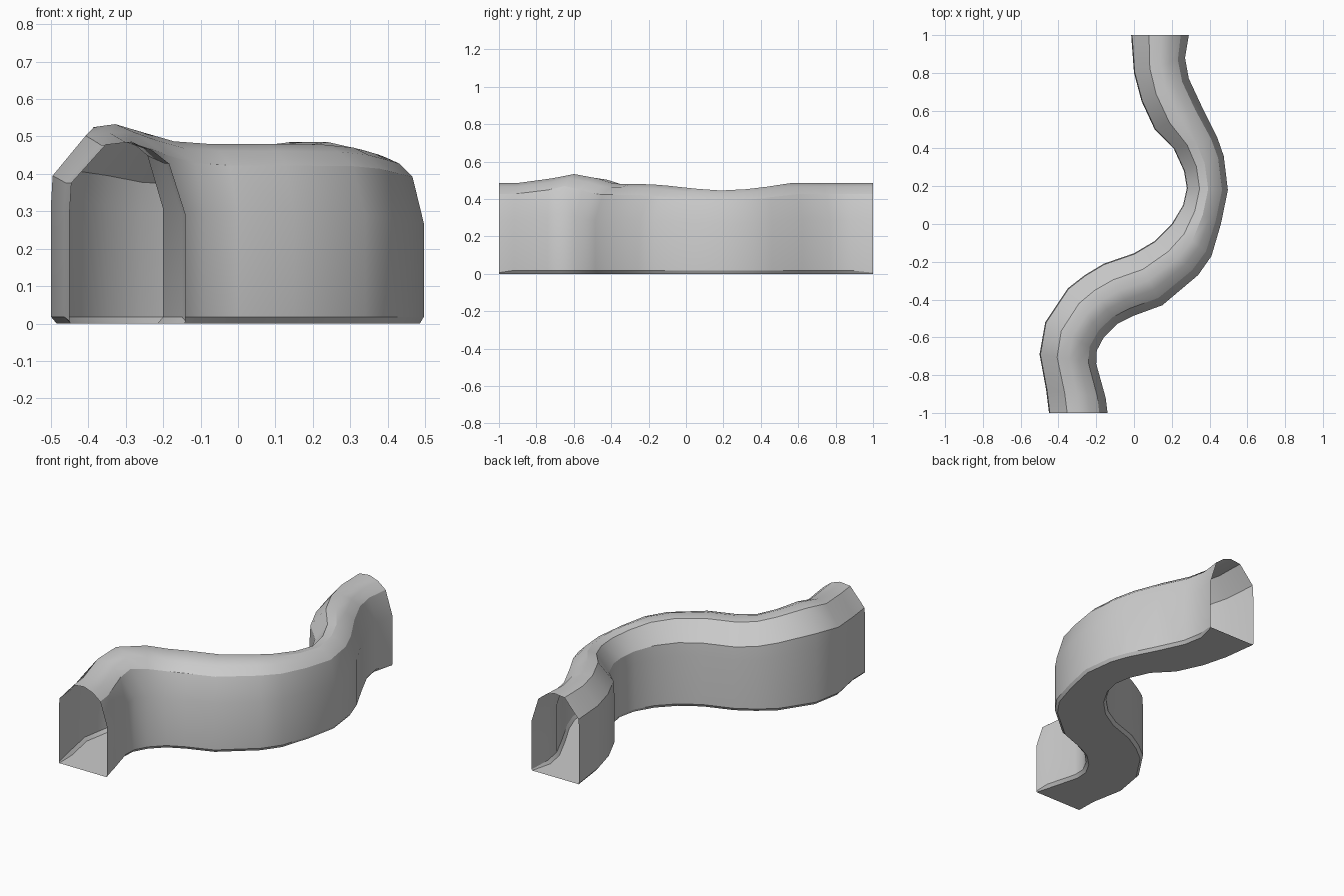
import bpy, bmesh
from math import radians

if "Cube" in bpy.data.objects:
    bpy.data.objects.remove(bpy.data.objects["Cube"])

# Stations along the winding passage: left wall x, y, right wall x, y, crown height
STATIONS = [
    (-.45, -1, -.14, -1, .485), (-.465, -.88, -.15, -.92, .485),
    (-.50, -.69, -.20, -.74, .51), (-.47, -.52, -.197, -.67, .533),
    (-.35, -.34, -.16, -.60, .51), (-.26, -.27, -.09, -.53, .487),
    (-.16, -.21, .0, -.485, .48), (.0, -.155, .15, -.43, .48),
    (.11, -.09, .34, -.27, .478), (.20, .0, .41, -.17, .47),
    (.26, .10, .46, .0, .455), (.28, .19, .497, .18, .445),
    (.265, .28, .475, .36, .452), (.21, .40, .44, .46, .465),
    (.11, .50, .36, .62, .485), (.04, .65, .29, .77, .485),
    (.0, .80, .27, .88, .485), (-.015, 1, .29, 1, .485),
]

# Cross-section: (fraction from left wall to right wall, fraction of crown height)
ARCH = [(0, .62), (.015, .775), (.31, .985), (.52, 1), (.70, .96), (.86, .88), (1, .60)]


def section(i):
    lx, ly, rx, ry, top = STATIONS[i]
    end = i in (0, len(STATIONS) - 1)
    inset, lift = (0.01, .006) if end else (.05, .018)
    prof = [(inset, 0), (0, lift)] + [(t, h * top) for t, h in ARCH]
    prof += [(1, lift), (1 - inset, 0)]
    return [(lx + (rx - lx) * t, ly + (ry - ly) * t, z) for t, z in prof]


# Open-ended tunnel shell with a floor
bm = bmesh.new()
rings = [[bm.verts.new(p) for p in section(i)] for i in range(len(STATIONS))]
for a, b in zip(rings, rings[1:]):
    n = len(a)
    for j in range(n):
        k = (j + 1) % n
        bm.faces.new((a[j], b[j], b[k], a[k]))
bmesh.ops.recalc_face_normals(bm, faces=bm.faces)
# Make normals point outward (floor must face down)
floor = min(bm.faces, key=lambda f: f.calc_center_median().z)
if floor.normal.z > 0:
    bmesh.ops.reverse_faces(bm, faces=bm.faces)
mesh = bpy.data.meshes.new("winding_tunnel")
bm.to_mesh(mesh)
bm.free()
tunnel = bpy.data.objects.new("winding_tunnel", mesh)
bpy.context.collection.objects.link(tunnel)

# Smooth along the bends, crisp at the floor edge
bpy.context.view_layer.objects.active = tunnel
tunnel.select_set(True)
bpy.ops.object.shade_smooth_by_angle(angle=radians(30))
